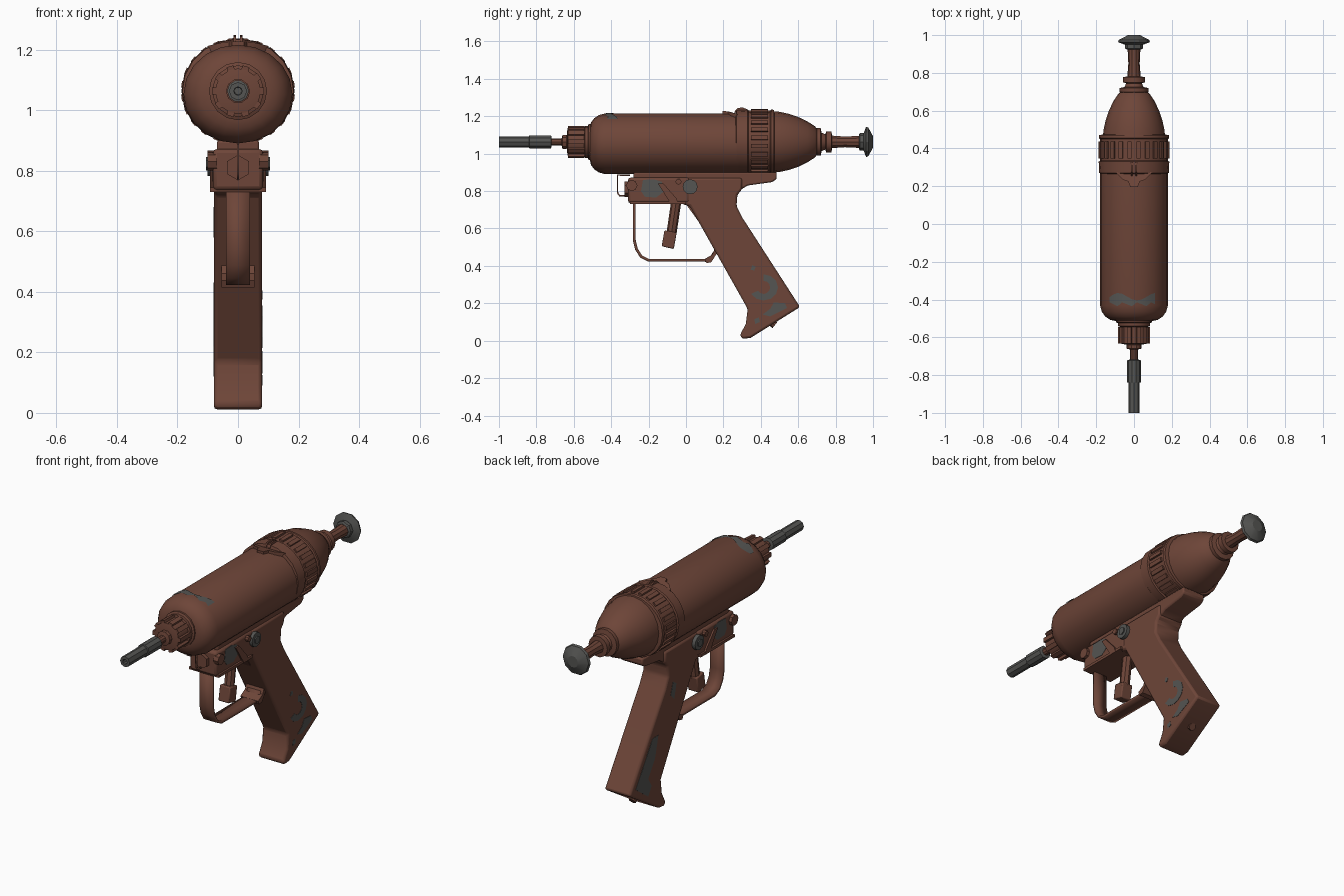
import bpy, bmesh, math
from math import sin, cos, pi
from mathutils import Matrix, Vector

cube = bpy.data.objects.get("Cube")
if cube:
    bpy.data.objects.remove(cube, do_unlink=True)


def material(name, rgb):
    m = bpy.data.materials.new(name)
    m.use_nodes = True
    m.diffuse_color = (*rgb, 1)
    m.node_tree.nodes["Principled BSDF"].inputs["Base Color"].default_value = (*rgb, 1)
    return m


RUST = material("rust brown", (0.155, 0.06, 0.04))
STEEL = material("dark steel", (0.09, 0.09, 0.085))
AXIS = 1.063


def finish(name, bm, mat, bevel=0.0, angle=35):
    bmesh.ops.recalc_face_normals(bm, faces=bm.faces)
    me = bpy.data.meshes.new(name)
    bm.to_mesh(me)
    bm.free()
    me.materials.append(mat)
    me.shade_smooth()
    me.set_sharp_from_angle(angle=math.radians(angle))
    ob = bpy.data.objects.new(name, me)
    bpy.context.collection.objects.link(ob)
    if bevel:
        b = ob.modifiers.new("bevel", "BEVEL")
        b.width, b.segments, b.limit_method = bevel, 2, "ANGLE"
    return ob


def lathe(name, profile, mat=RUST, sides=20, zc=AXIS, sx=1, sz=1, angle=35):
    """Spin (y, radius) points around the barrel axis."""
    bm = bmesh.new()
    rings = []
    for y, r in profile:
        rings.append([bm.verts.new((r * sx * cos(2 * pi * i / sides), y, zc + r * sz * sin(2 * pi * i / sides)))
                      for i in range(sides)])
    for a, b in zip(rings, rings[1:]):
        for i in range(sides):
            j = (i + 1) % sides
            bm.faces.new((a[i], a[j], b[j], b[i]))
    bm.faces.new(rings[0])
    bm.faces.new(rings[-1])
    return finish(name, bm, mat, angle=angle)


def slab(name, pts, x0, x1, mat=RUST, bevel=0.0):
    """Extrude a (y, z) outline sideways."""
    bm = bmesh.new()
    f = bm.faces.new([bm.verts.new((x0, y, z)) for y, z in pts])
    ext = bmesh.ops.extrude_face_region(bm, geom=[f])["geom"]
    bmesh.ops.translate(bm, vec=(x1 - x0, 0, 0), verts=[v for v in ext if isinstance(v, bmesh.types.BMVert)])
    return finish(name, bm, mat, bevel)


def radial_bars(name, count, radius, y, size, sx=1, sz=1, phase=0.0):
    """Small blocks set around the barrel axis."""
    bm = bmesh.new()
    for i in range(count):
        a = 2 * pi * (i + phase) / count
        m = (Matrix.Translation((radius * sx * cos(a), y, AXIS + radius * sz * sin(a)))
             @ Matrix.Rotation(-a, 4, "Y") @ Matrix.Diagonal((*size, 1)))
        bmesh.ops.create_cube(bm, size=1, matrix=m)
    return finish(name, bm, RUST)


def rod(name, a, b, r, mat=RUST, sides=8):
    a, b = Vector(a), Vector(b)
    m = Matrix.Translation((a + b) / 2) @ (b - a).to_track_quat("Z", "Y").to_matrix().to_4x4()
    bm = bmesh.new()
    bmesh.ops.create_cone(bm, cap_ends=True, segments=sides, radius1=r, radius2=r, depth=(b - a).length, matrix=m)
    return finish(name, bm, mat)


def strip(name, path, half, thick):
    """Bent metal strip following a (y, z) path."""
    bm = bmesh.new()
    rows = [(bm.verts.new((-half, y, z)), bm.verts.new((half, y, z))) for y, z in path]
    for p, q in zip(rows, rows[1:]):
        bm.faces.new((p[0], p[1], q[1], q[0]))
    ob = finish(name, bm, RUST)
    s = ob.modifiers.new("thickness", "SOLIDIFY")
    s.thickness, s.offset = thick, 0
    return ob


# Barrel: body, band and rear cone
lathe("barrel_body", [(-.515, .09), (-.508, .125), (-.49, .152), (-.465, .17), (-.43, .18), (.28, .18)],
      zc=1.053, sz=.905)
lathe("barrel_band", [(.265, .17), (.27, .184), (.33, .187), (.335, .18), (.45, .18), (.455, .186),
                      (.47, .184), (.475, .16)], sz=.93)
radial_bars("band_bars", 24, .181, .393, (.014, .09, .022), sz=.93, phase=.5)
lathe("rear_cone", [(.46, .165), (.5, .161), (.55, .15), (.6, .133), (.65, .109), (.69, .083), (.705, .06)])
lathe("rear_collar", [(.695, .07), (.70, .076), (.72, .076), (.725, .05), (.745, .042), (.75, .058),
                      (.778, .058), (.78, .04)], sides=14)

# Pump rod and its plunger button
lathe("pump_rod", [(.77, .036), (.85, .03), (.93, .034)], sides=10)
lathe("plunger_nut", [(.925, .04), (.93, .047), (.955, .047)], STEEL, 8)
lathe("plunger_button", [(.95, .05), (.963, .085), (.975, .08), (1.0, .032)], STEEL, 10, angle=20)

# Front knob and nozzle
lathe("front_collar", [(-.545, .07), (-.54, .085), (-.525, .085), (-.52, .096), (-.5, .096)], sides=16)
lathe("front_knob", [(-.637, .05), (-.632, .075), (-.545, .075), (-.54, .06)], sides=16)
radial_bars("knob_ribs", 10, .076, -.588, (.02, .088, .024))
lathe("nozzle_neck", [(-.73, .02), (-.665, .02), (-.66, .04), (-.64, .04), (-.63, .03)], sides=10)
lathe("nozzle_sleeve", [(-.84, .028), (-.838, .036), (-.722, .036), (-.718, .025)], STEEL, 10)
lathe("nozzle_tip", [(-.9, .012), (-1, .014), (-1, .03), (-.83, .03)], STEEL, 8)

# Sight and tab on top of the band
bm = bmesh.new()
tab = [(-.1, .275), (-.06, .235), (-.03, .225), (-.02, .195), (.02, .195), (.03, .225), (.06, .235), (.1, .275)]
base = bm.faces.new([bm.verts.new((x, y, 1.228 - 1.6 * x * x)) for x, y in tab])
ext = bmesh.ops.extrude_face_region(bm, geom=[base])["geom"]
bmesh.ops.translate(bm, vec=(0, 0, -.03), verts=[v for v in ext if isinstance(v, bmesh.types.BMVert)])
finish("band_tab", bm, RUST)
for side, s in (("left", 1), ("right", -1)):
    slab(side + "_sight_prong", [(.255, 1.22), (.275, 1.243), (.3, 1.248), (.325, 1.238), (.34, 1.22)],
         s * .007, s * .015)

# Grip with the rail under the barrel
slab("grip", [(-.02, .87), (.3, .87), (.3, .81), (.275, .78), (.27, .72), (.3, .66), (.61, .18), (.345, .015),
              (.3, .01), (.288, .03), (.32, .09), (.33, .17), (.02, .72), (-.02, .73)], -.08, .08, bevel=.016)
slab("rail", [(-.28, .9), (.485, .9), (.485, .865), (.46, .848), (.33, .83), (.28, .8), (.2, .8), (.1, .85),
              (-.28, .85)], -.07, .07, bevel=.008)
slab("front_tab", [(0, .73), (.04, .73), (.09, .62), (.065, .64)], -.035, .035)
rod("grip_plug", (0, .46, .095), (0, .475, .083), .02)

# Trigger housing with front bolt and wire clip
slab("housing", [(-.31, .735), (-.31, .872), (.02, .872), (.02, .735)], -.083, .083, bevel=.014)
slab("housing_lip", [(-.3, .73), (-.3, .745), (0, .745), (0, .73)], -.092, .092)
rod("front_bolt", (0, -.33, .81), (0, -.3, .81), .042, sides=6)
strip("wire_clip", [(-.31, .775), (-.355, .775), (-.366, .79), (-.366, .885), (-.3, .885)], .004, .008)
for side, s in (("left", 1), ("right", -1)):
    rod(side + "_screw", (s * .07, .022, .823), (s * .1, .022, .823), .04, STEEL, 12)
    rod(side + "_screw_head", (s * .095, .022, .823), (s * .106, .022, .823), .022, STEEL, 6)
    rod(side + "_pin", (s * .07, -.04, .85), (s * .1, -.04, .85), .016)
    slab(side + "_lever", [(-.15, .84), (-.12, .84), (-.05, .76), (-.04, .73), (-.08, .73)], s * .075, s * .093)
    rod(side + "_front_rivet", (s * .07, -.29, .83), (s * .1, -.29, .83), .03)

# Trigger and guard
rod("trigger_stem", (0, -.05, .76), (0, -.078, .57), .027)
slab("trigger_pad", [(-.115, .59), (-.05, .578), (-.065, .49), (-.13, .505)], -.033, .033, bevel=.006)
strip("trigger_guard", [(-.277, .74), (-.277, .54), (-.265, .49), (-.24, .45), (-.2, .43), (.09, .43),
                        (.125, .428), (.15, .47)], .04, .015)
slab("guard_foot", [(.1, .437), (.11, .415), (.135, .42), (.18, .49), (.16, .51), (.14, .46)], -.055, .055)

# Worn bare-metal patches as thin plates
arc = [math.radians(-150 + 30 * i) for i in range(9)]
crescent = [(.415 + .077 * cos(a), .285 + .07 * sin(a)) for a in arc]
crescent += [(.415 + .035 * cos(a), .285 + .035 * sin(a)) for a in reversed(arc)]
left_patches = {
    "crescent": crescent,
    "heel": [(.41, .14), (.45, .13), (.54, .175), (.53, .2), (.47, .205), (.45, .17)],
    "toe": [(.37, .09), (.395, .1), (.39, .125), (.365, .115)],
    "dot": [(.345, .38), (.365, .375), (.372, .395), (.355, .405)],
}
right_patches = {
    "long": [(.36, .43), (.41, .43), (.5, .29), (.56, .2), (.45, .12), (.42, .17), (.45, .22), (.39, .31)],
    "upper": [(.2, .66), (.23, .68), (.25, .61), (.22, .58)],
}
for s, group in ((1, left_patches), (-1, right_patches)):
    for key, pts in group.items():
        slab("grip_patch_" + key, pts, s * .078, s * .0815, STEEL)
    slab("housing_patch", [(-.24, .8), (-.23, .86), (-.17, .862), (-.13, .85), (-.115, .8), (-.16, .765),
                           (-.22, .77)], s * .08, s * .0845, STEEL)

# Curved worn patch on top of the body
bm = bmesh.new()
rows = []
for i in range(11):
    a = 2 * pi * (2.9 + i * .46) / 20
    y0, y1 = -.425 + .012 * sin(i * 2.1), -.385 + .02 * cos(i * .8)
    rows.append([bm.verts.new((.183 * cos(a), y, 1.053 + .166 * sin(a))) for y in (y0, y1)])
for p, q in zip(rows, rows[1:]):
    bm.faces.new((p[0], p[1], q[1], q[0]))
finish("body_patch", bm, STEEL)
